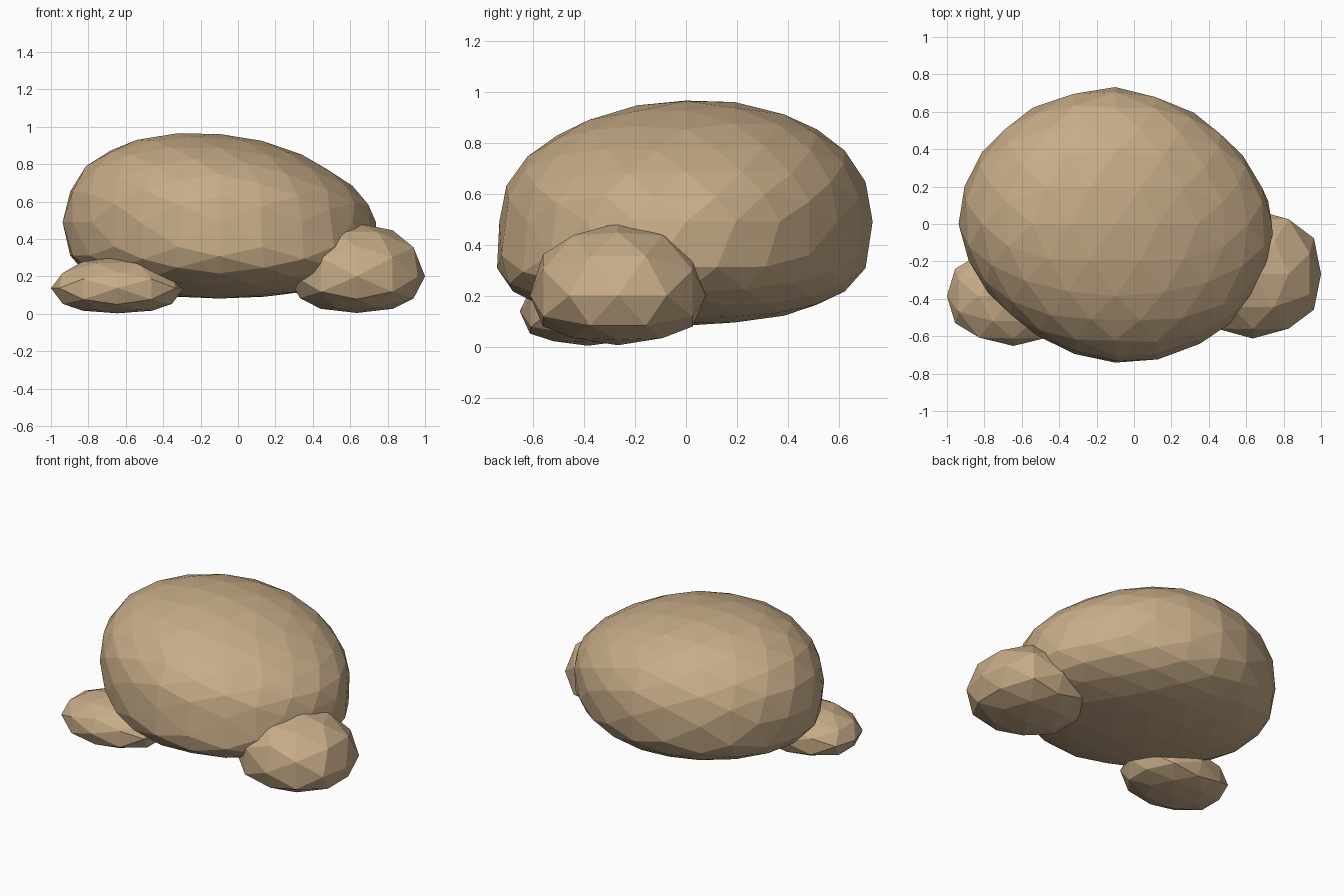
import bpy, bmesh
from mathutils import Vector

if "Cube" in bpy.data.objects:
    bpy.data.objects.remove(bpy.data.objects["Cube"])

stone = bpy.data.materials.new("tan stone")
stone.diffuse_color = (0.57, 0.41, 0.245, 1)
stone.use_nodes = True
stone.node_tree.nodes["Principled BSDF"].inputs["Base Color"].default_value = stone.diffuse_color


def rock(name, levels, centre, half, up, down, top_power, low_power,
         tilt=(0, 0), droop=0, corner=0, pinch=0, bulge=0):
    """Faceted boulder: a subdivided icosahedron squashed about its own equator."""
    bm = bmesh.new()
    t = (1 + 5 ** 0.5) / 2
    for a in (-1, 1):
        for b in (-t, t):
            for co in ((a, 0, b), (0, b, a), (b, a, 0)):
                bm.verts.new(co)
    bmesh.ops.convex_hull(bm, input=bm.verts[:])
    for v in bm.verts:
        v.co.normalize()
    for _ in range(levels):
        bmesh.ops.subdivide_edges(bm, edges=bm.edges[:], cuts=1, use_grid_fill=True)
        for v in bm.verts:
            v.co.normalize()
    for v in bm.verts:
        x, y, z = v.co
        if z >= 0:
            h = z ** top_power * (up - tilt[0] * x - tilt[1] * y)
            h *= 1 - droop * max(0, x) ** 3
        else:
            h = -min(1, -z) ** low_power * down
        # plan: square up corners, trim one diagonal, swell the low front right
        s = 1 + corner * abs(x * y) - pinch * max(0, x * y)
        s += bulge * max(0, x - y) * max(0, -z)
        v.co = Vector((centre[0] + x * half[0] * s, centre[1] + y * half[1] * s, centre[2] + h))
    bmesh.ops.recalc_face_normals(bm, faces=bm.faces[:])
    me = bpy.data.meshes.new(name)
    bm.to_mesh(me)
    bm.free()
    me.materials.append(stone)
    ob = bpy.data.objects.new(name, me)
    bpy.context.collection.objects.link(ob)
    return ob


# large boulder, leaning higher on the left and back
rock("large_boulder", 2, (-0.10, 0.0, 0.49), (0.838, 0.732), 0.472, 0.408, 0.89, 0.62,
     tilt=(0.07, -0.025), droop=0.27, pinch=0.1, bulge=0.2)
# medium stone at the right foot
rock("right_stone", 1, (0.635, -0.267, 0.20), (0.365, 0.345), 0.285, 0.195, 0.88, 0.74, corner=0.12)
# small flat stone at the left foot
rock("left_stone", 1, (-0.645, -0.385, 0.138), (0.355, 0.267), 0.167, 0.135, 1.05, 0.68, corner=0.07)
